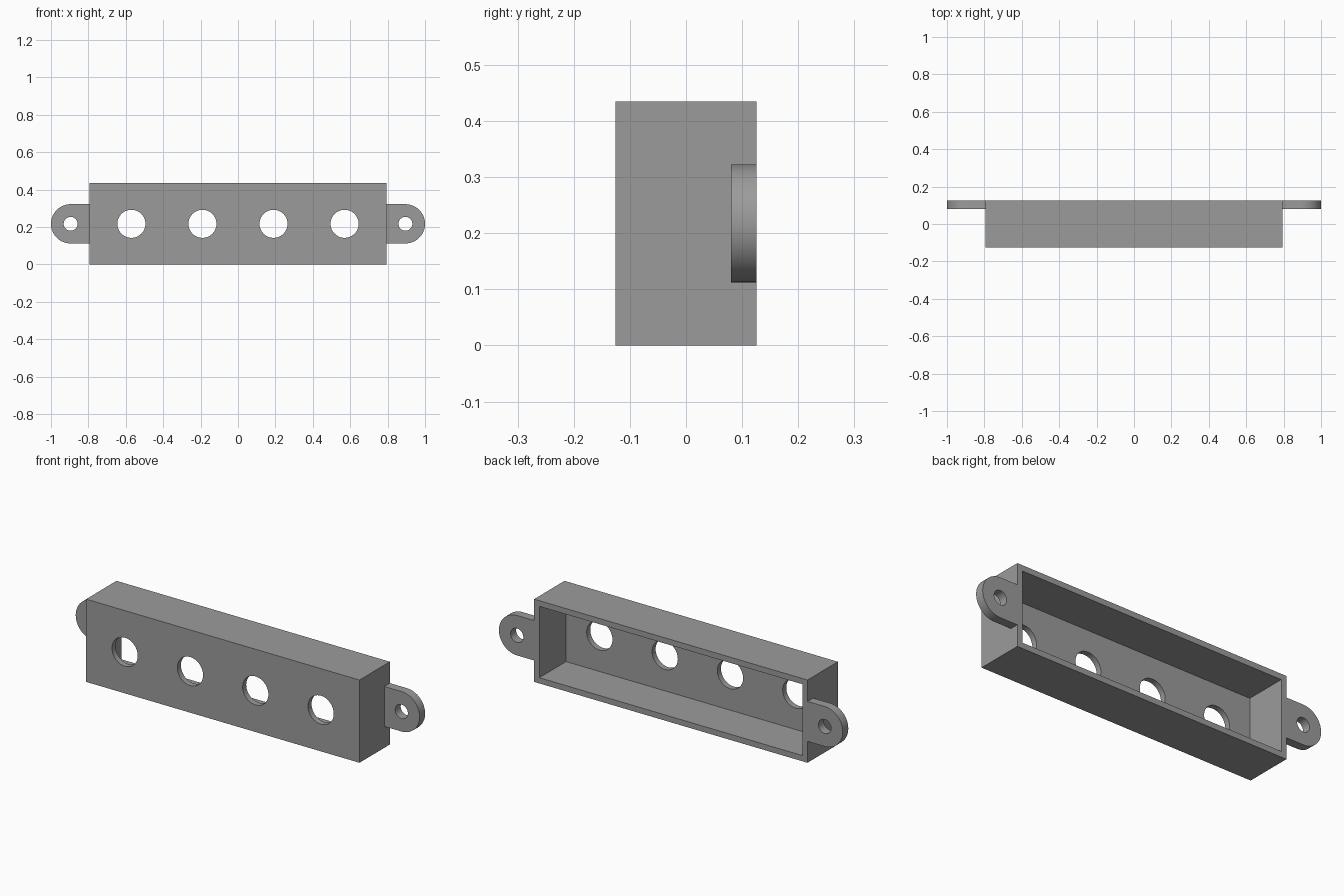
import bpy, bmesh, math
from mathutils import Matrix

if "Cube" in bpy.data.objects:
    bpy.data.objects.remove(bpy.data.objects["Cube"])

HALF_X, FRONT, BACK, HEIGHT = 0.795, -0.126, 0.126, 0.435
MID_Z, WALL = HEIGHT / 2, 0.03
TAB_X, TAB_R, TAB_FRONT = 0.895, 0.105, 0.08

grey = bpy.data.materials.new("grey plastic")
grey.diffuse_color = (0.33, 0.33, 0.33, 1)
grey.use_nodes = True
grey.node_tree.nodes["Principled BSDF"].inputs["Base Color"].default_value = grey.diffuse_color


def make_object(name, bm):
    bmesh.ops.recalc_face_normals(bm, faces=bm.faces)
    mesh = bpy.data.meshes.new(name)
    bm.to_mesh(mesh)
    bm.free()
    mesh.materials.append(grey)
    ob = bpy.data.objects.new(name, mesh)
    bpy.context.collection.objects.link(ob)
    return ob


def prism(name, outline, y0, y1):
    """Extrude an (x, z) outline from y0 to y1."""
    bm = bmesh.new()
    face = bm.faces.new([bm.verts.new((x, y0, z)) for x, z in outline])
    out = bmesh.ops.extrude_face_region(bm, geom=[face])["geom"]
    verts = [v for v in out if isinstance(v, bmesh.types.BMVert)]
    bmesh.ops.translate(bm, verts=verts, vec=(0, y1 - y0, 0))
    return make_object(name, bm)


def box(name, hx, z0, z1, y0, y1):
    return prism(name, [(-hx, z0), (hx, z0), (hx, z1), (-hx, z1)], y0, y1)


def arc(cx, r, a0, a1, n):
    return [(cx + r * math.cos(a0 + (a1 - a0) * i / n),
             MID_Z + r * math.sin(a0 + (a1 - a0) * i / n)) for i in range(n + 1)]


def boolean(target, tool, operation):
    tool.hide_render = True
    tool.hide_viewport = True
    mod = target.modifiers.new(tool.name, 'BOOLEAN')
    mod.object, mod.operation, mod.solver = tool, operation, 'EXACT'


# Open-backed housing
housing = box("housing", HALF_X, 0, HEIGHT, FRONT, BACK)
cavity = box("cavity_cutter", HALF_X - WALL, WALL, HEIGHT - WALL, FRONT + WALL, BACK + 0.1)

# Rounded mounting tabs, rooted in the end walls
for side, sign in (("left", -1), ("right", 1)):
    root = HALF_X - WALL / 2
    outline = [(root, MID_Z - TAB_R)] + arc(TAB_X, TAB_R, -math.pi / 2, math.pi / 2, 32) \
        + [(root, MID_Z + TAB_R)]
    tab = prism(side + "_tab", [(sign * x, z) for x, z in outline], TAB_FRONT, BACK)
    boolean(housing, tab, 'UNION')

boolean(housing, cavity, 'DIFFERENCE')

# Four front openings and two screw holes
holes = [(x, 0.075, FRONT - 0.05, FRONT + WALL + 0.05) for x in (-0.57, -0.19, 0.19, 0.57)]
holes += [(s * TAB_X, 0.037, TAB_FRONT - 0.05, BACK + 0.05) for s in (-1, 1)]
for i, (x, r, y0, y1) in enumerate(holes):
    cutter = prism(f"hole_cutter_{i + 1}", arc(x, r, 0, 2 * math.pi, 48)[:-1], y0, y1)
    boolean(housing, cutter, 'DIFFERENCE')

# Bake the cuts, drop the helpers and smooth the round edges
bpy.context.view_layer.update()
graph = bpy.context.evaluated_depsgraph_get()
housing_mesh = bpy.data.meshes.new_from_object(housing.evaluated_get(graph))
housing.modifiers.clear()
housing.data = housing_mesh
for ob in list(bpy.data.objects):
    if ob != housing:
        bpy.data.objects.remove(ob)
bpy.context.view_layer.objects.active = housing
housing.select_set(True)
bpy.ops.object.shade_smooth_by_angle(angle=math.radians(30))
